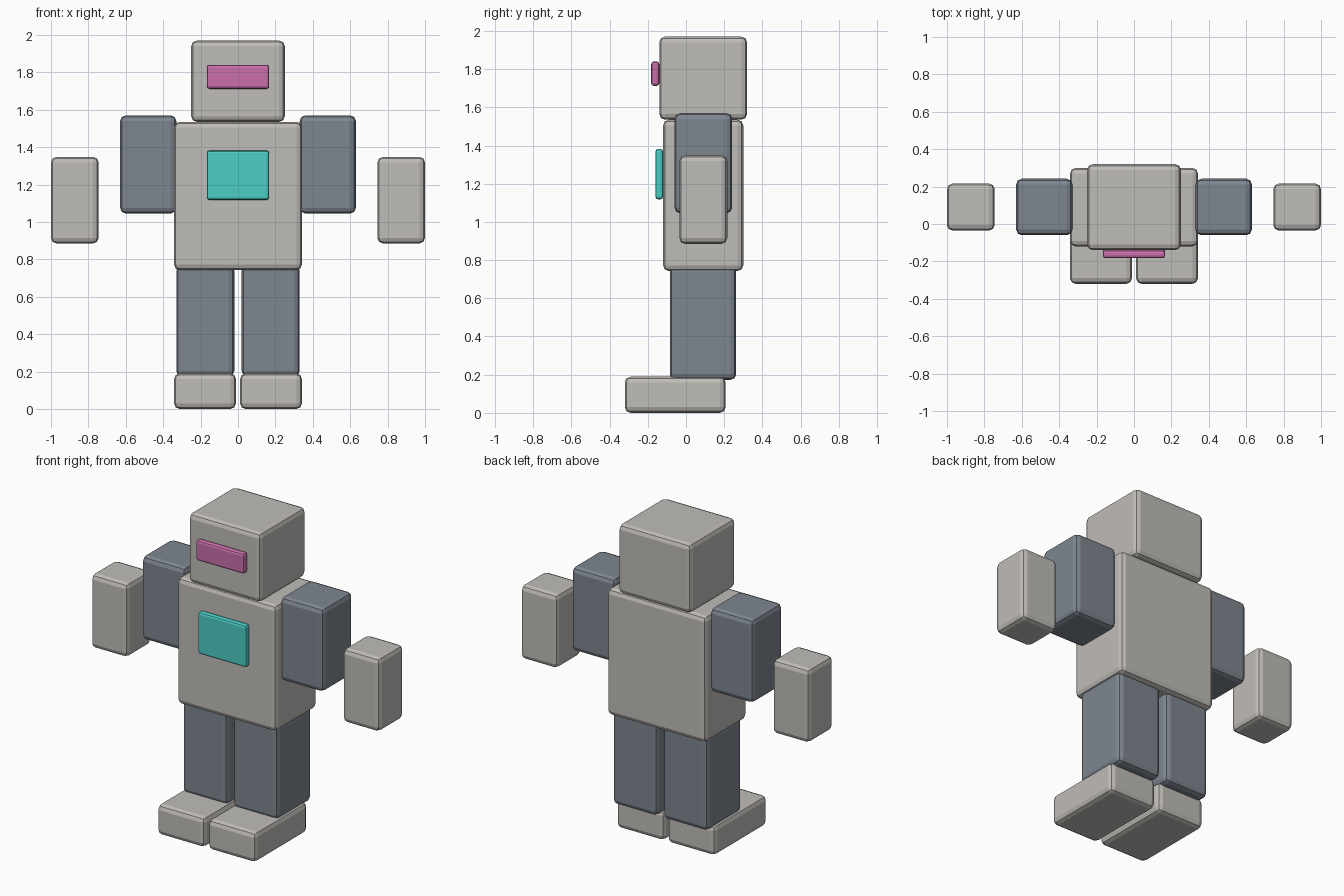
import bpy
from mathutils import Vector

if "Cube" in bpy.data.objects:
    bpy.data.objects.remove(bpy.data.objects["Cube"])


def material(name, rgb):
    m = bpy.data.materials.new(name)
    m.diffuse_color = (*rgb, 1.0)
    m.use_nodes = True
    m.node_tree.nodes["Principled BSDF"].inputs["Base Color"].default_value = m.diffuse_color
    return m


LIGHT = material("light_grey", (0.53, 0.51, 0.48))
SLATE = material("slate_grey", (0.21, 0.24, 0.28))
TEAL = material("teal", (0.07, 0.61, 0.56))
PINK = material("pink", (0.59, 0.16, 0.41))


def block(name, low, high, mat, bevel=0.03):
    """Rounded box spanning two opposite corners."""
    low, high = Vector(low), Vector(high)
    bpy.ops.mesh.primitive_cube_add(size=1, location=(low + high) / 2)
    ob = bpy.context.object
    ob.name = name
    ob.scale = high - low
    bpy.ops.object.transform_apply(location=False, rotation=False, scale=True)
    ob.data.materials.append(mat)
    mod = ob.modifiers.new("rounded_edges", "BEVEL")
    mod.width = bevel
    mod.segments = 2
    return ob


def pair(name, low, high, mat):
    """Matching blocks on both sides of the body."""
    block("left_" + name, low, high, mat)
    block("right_" + name, (-high[0], low[1], low[2]),
          (-low[0], high[1], high[2]), mat)


# Head and torso
block("head", (-0.25, -0.14, 1.535), (0.25, 0.32, 1.97), LIGHT)
block("torso", (-0.342, -0.12, 0.743), (0.342, 0.30, 1.535), LIGHT)

# Face visor and chest panel
block("visor", (-0.167, -0.182, 1.712), (0.167, -0.14, 1.84), PINK, 0.014)
block("chest_panel", (-0.167, -0.16, 1.118), (0.167, -0.12, 1.382), TEAL, 0.014)

# Limbs
pair("arm", (0.33, -0.06, 1.045), (0.63, 0.242, 1.57), SLATE)
pair("hand", (0.745, -0.035, 0.885), (1.0, 0.216, 1.348), LIGHT)
pair("leg", (0.02, -0.085, 0.173), (0.33, 0.263, 0.77), SLATE)
pair("foot", (0.011, -0.32, 0.0), (0.342, 0.207, 0.19), LIGHT)
